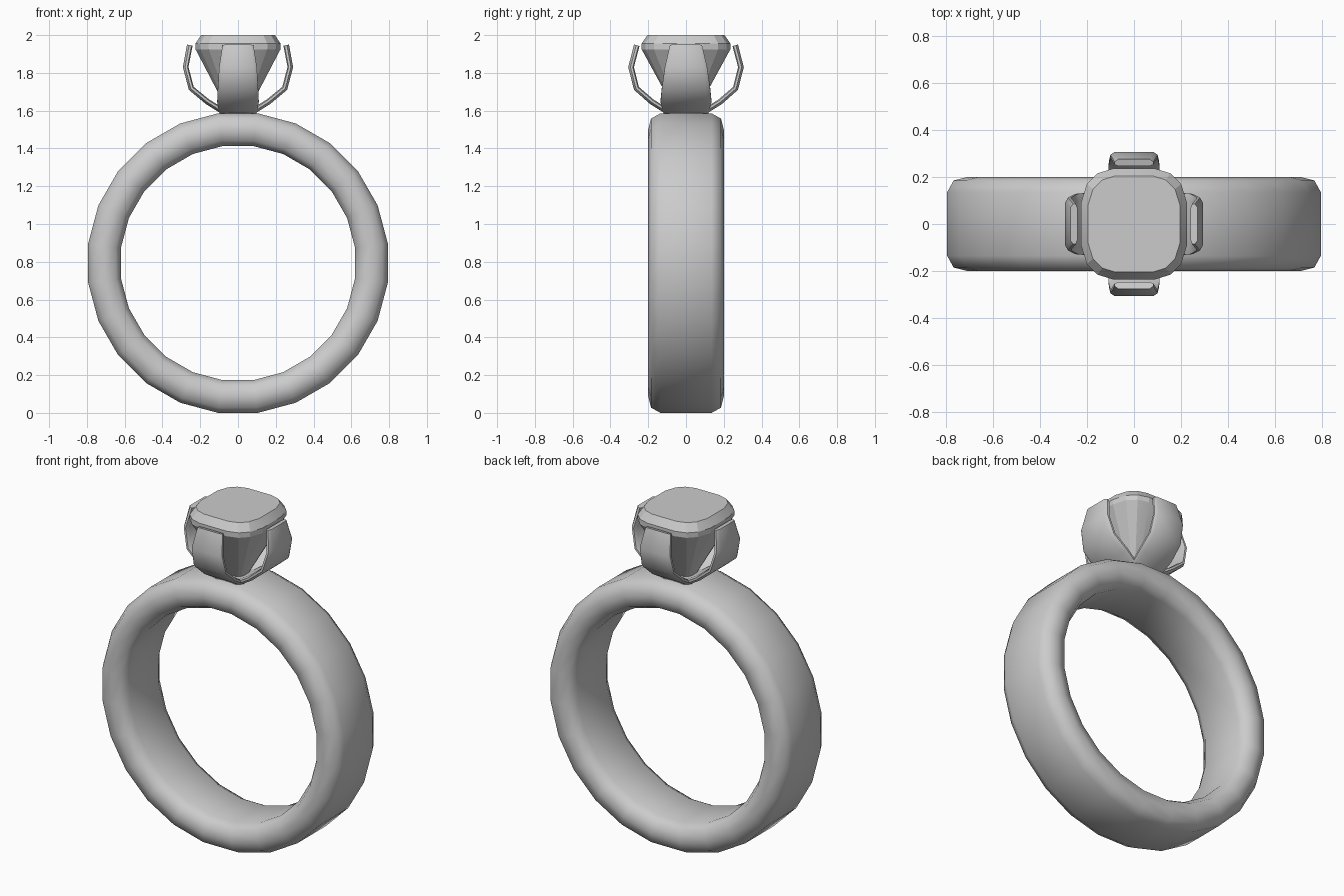
import bpy, bmesh, math

cube = bpy.data.objects.get("Cube")
if cube:
    bpy.data.objects.remove(cube, do_unlink=True)

metal = bpy.data.materials.new("grey metal")
metal.use_nodes = True
GREY = (0.6, 0.6, 0.6, 1)
metal.diffuse_color = GREY
metal.node_tree.nodes["Principled BSDF"].inputs["Base Color"].default_value = GREY


def loft(name, loops, closed=False, angle=50):
    """Join matching loops of points with quads; cap the ends unless closed."""
    bm = bmesh.new()
    rings = [[bm.verts.new(p) for p in loop] for loop in loops]
    pairs = list(zip(rings, rings[1:]))
    if closed:
        pairs.append((rings[-1], rings[0]))
    else:
        bm.faces.new(rings[0])
        bm.faces.new(rings[-1])
    n = len(rings[0])
    for a, b in pairs:
        for i in range(n):
            j = (i + 1) % n
            bm.faces.new((a[i], a[j], b[j], b[i]))
    bmesh.ops.recalc_face_normals(bm, faces=bm.faces)
    mesh = bpy.data.meshes.new(name)
    bm.to_mesh(mesh)
    bm.free()
    mesh.materials.append(metal)
    obj = bpy.data.objects.new(name, mesh)
    bpy.context.collection.objects.link(obj)
    bpy.ops.object.select_all(action='DESELECT')
    obj.select_set(True)
    bpy.context.view_layer.objects.active = obj
    bpy.ops.object.shade_smooth_by_angle(angle=math.radians(angle))
    return obj


# Band: rounded cross-section swept around the finger hole
half = [(0.135, 0.8), (0.185, 0.772), (0.2, 0.712), (0.185, 0.653), (0.135, 0.625)]
section = half + [(-y, r) for y, r in reversed(half)]
SIDES = 24
band = []
for i in range(SIDES):
    a = 2 * math.pi * (i + 0.5) / SIDES
    band.append([(r * math.sin(a), y, 0.793 - r * math.cos(a)) for y, r in section])
loft("band", band, closed=True)

# Gem: cushion outline, stepped crown and tapering pavilion
quarter = [(0.225, 0.09), (0.2, 0.17), (0.155, 0.215), (0.09, 0.235)]
outline = (quarter + [(-x, y) for x, y in reversed(quarter)]
           + [(-x, -y) for x, y in quarter] + [(x, -y) for x, y in reversed(quarter)])
levels = [(2.0, 0.87), (1.955, 1.0), (1.925, 1.0), (1.52, 0.06)]
loft("gem", [[(x * s, y * s, z) for x, y in outline] for z, s in levels], angle=15)


# Prongs: bowed straps with chamfered sides, rising from a shared base
def prong(name, path, turn):
    loops = []
    for k, (r, z, w) in enumerate(path):
        r0, z0, _ = path[max(k - 1, 0)]
        r1, z1, _ = path[min(k + 1, len(path) - 1)]
        length = math.hypot(r1 - r0, z1 - z0)
        nr, nz = (z1 - z0) / length, -(r1 - r0) / length
        loop = []
        for side, out in ((-0.82, 0), (-1, -0.012), (-1, -0.024), (-0.8, -0.03),
                          (0.8, -0.03), (1, -0.024), (1, -0.012), (0.82, 0)):
            rr, t = r + nr * out, side * w
            loop.append((rr * math.cos(turn) - t * math.sin(turn),
                         rr * math.sin(turn) + t * math.cos(turn), z + nz * out))
        loops.append(loop)
    loft(name, loops)


side_path = [(0.0, 1.53, 0.11), (0.09, 1.585, 0.12), (0.17, 1.635, 0.135),
             (0.26, 1.71, 0.128), (0.292, 1.83, 0.112), (0.27, 1.95, 0.085)]
front_path = [(0.0, 1.53, 0.09), (0.11, 1.585, 0.1), (0.19, 1.635, 0.11),
              (0.275, 1.71, 0.107), (0.306, 1.83, 0.1), (0.275, 1.95, 0.082)]
for label, path, turn in (("left", side_path, 0), ("back", front_path, 1),
                          ("right", side_path, 2), ("front", front_path, 3)):
    prong(label + "_prong", path, turn * math.pi / 2)

# Base: short collar joining the prongs to the band
collar = [(0.1, 0.07), (0.07, 0.1)]
collar = (collar + [(-x, y) for x, y in reversed(collar)]
          + [(-x, -y) for x, y in collar] + [(x, -y) for x, y in reversed(collar)])
loft("prong_base", [[(x * s, y * s * 1.15, z) for x, y in collar]
                    for z, s in ((1.5, 1.1), (1.57, 0.95), (1.6, 1.0))])
